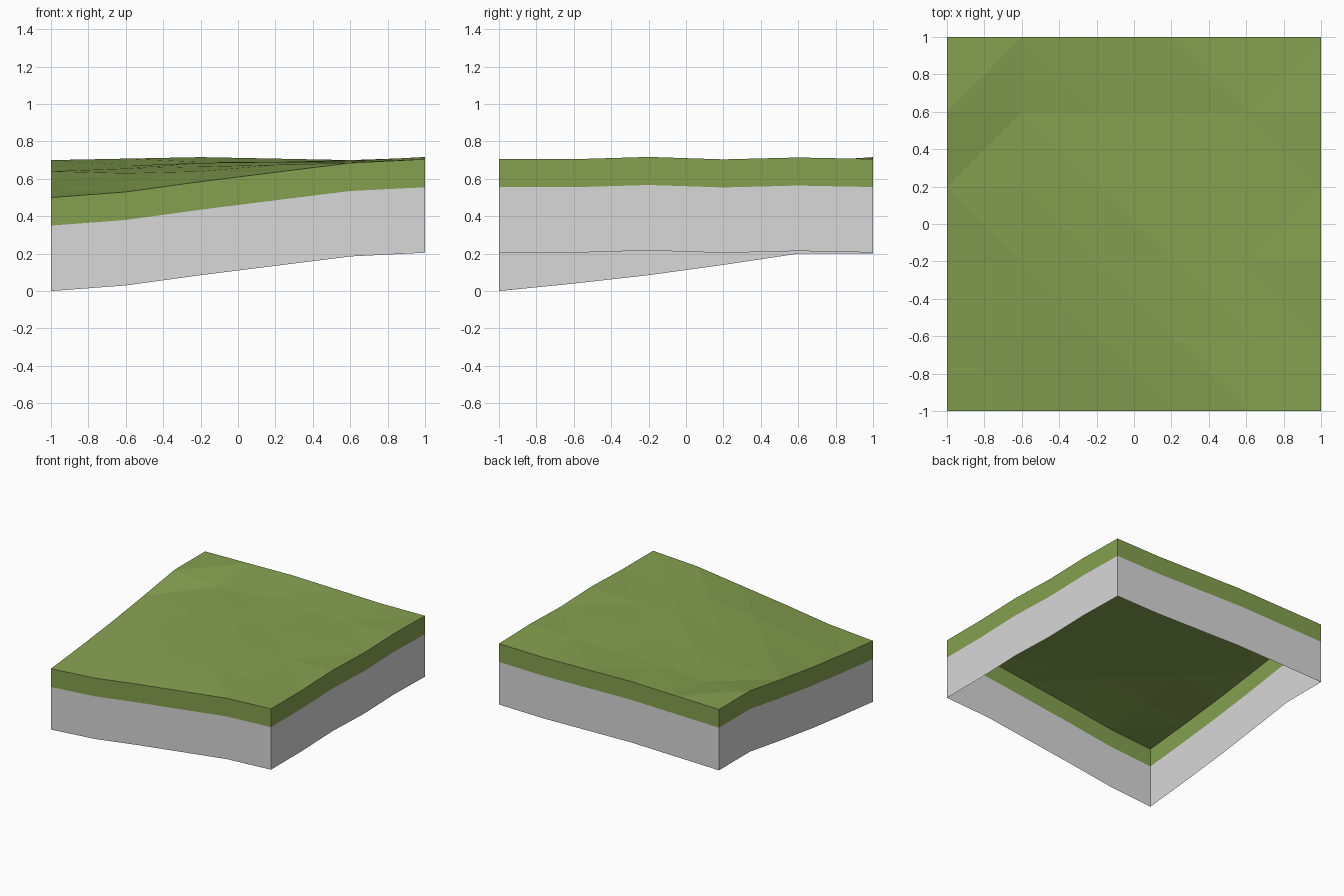
import bpy
import bmesh

cube = bpy.data.objects.get("Cube")
if cube:
    bpy.data.objects.remove(cube, do_unlink=True)


def make_material(name, colour):
    mat = bpy.data.materials.new(name)
    mat.use_nodes = True
    mat.diffuse_color = (*colour, 1)
    shader = mat.node_tree.nodes["Principled BSDF"]
    shader.inputs["Base Color"].default_value = (*colour, 1)
    return mat


grass = make_material("grass_green", (0.235, 0.352, 0.08))
stone = make_material("stone_grey", (0.687, 0.687, 0.687))


def make_object(name, bm, mat):
    mesh = bpy.data.meshes.new(name)
    bm.to_mesh(mesh)
    bm.free()
    mesh.materials.append(mat)
    obj = bpy.data.objects.new(name, mesh)
    bpy.context.collection.objects.link(obj)
    return obj


# Ground heights in thousandths, rows from front to back
HEIGHTS = [
    (500, 530, 585, 635, 685, 705),
    (540, 585, 640, 675, 690, 705),
    (585, 630, 665, 690, 695, 717),
    (640, 655, 685, 690, 700, 704),
    (700, 670, 690, 692, 700, 714),
    (700, 708, 716, 708, 700, 706),
]
STEPS = len(HEIGHTS) - 1


def ground_point(col, row):
    return (2 * col / STEPS - 1, 2 * row / STEPS - 1, HEIGHTS[row][col] / 1000)


# Grass surface: faceted height grid
bm = bmesh.new()
grid = [[bm.verts.new(ground_point(c, r)) for c in range(STEPS + 1)]
        for r in range(STEPS + 1)]
for r in range(STEPS):
    for c in range(STEPS):
        bm.faces.new((grid[r][c], grid[r][c + 1], grid[r + 1][c + 1], grid[r + 1][c]))
bmesh.ops.triangulate(bm, faces=bm.faces[:], quad_method='SHORT_EDGE')
make_object("grass_surface", bm, grass)

# Outline of the tile, anticlockwise from the front left-hand corner of the grid
outline = [(i, 0) for i in range(STEPS)]
outline += [(STEPS, i) for i in range(STEPS)]
outline += [(STEPS - i, STEPS) for i in range(STEPS)]
outline += [(0, STEPS - i) for i in range(STEPS)]


def make_skirt(name, top_drop, bottom_drop, mat):
    """Band of wall that follows the ground edge between two depths."""
    bm = bmesh.new()
    rings = []
    for drop in (top_drop, bottom_drop):
        points = [ground_point(c, r) for c, r in outline]
        rings.append([bm.verts.new((x, y, z - drop)) for x, y, z in points])
    upper, lower = rings
    for i in range(len(outline)):
        j = (i + 1) % len(outline)
        bm.faces.new((lower[i], lower[j], upper[j], upper[i]))
    return make_object(name, bm, mat)


# Side walls: grass band over a stone base, open underneath
make_skirt("grass_edge", 0, 0.15, grass)
make_skirt("stone_base", 0.15, 0.5, stone)
